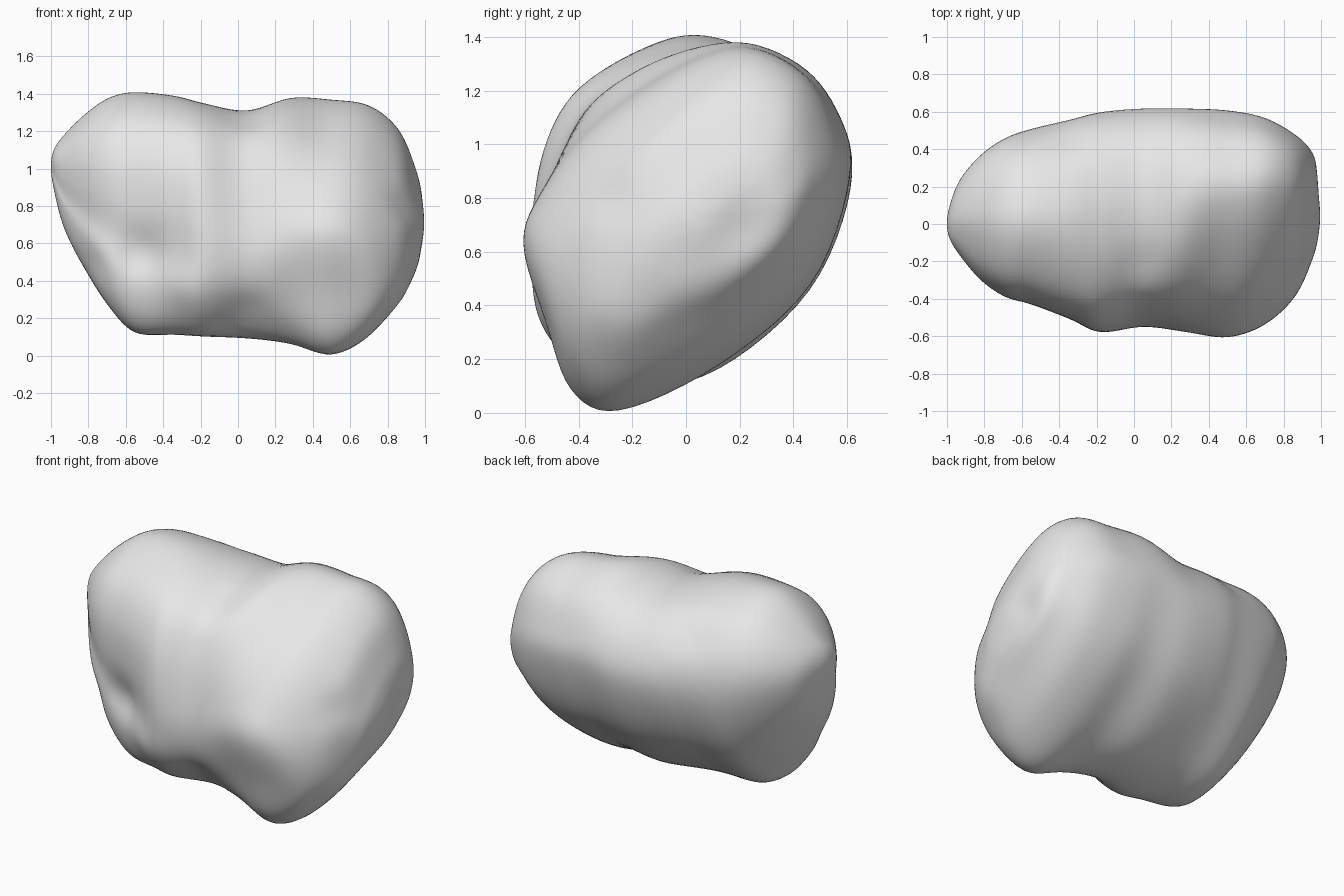
import bpy
import bmesh
import math
from mathutils import Vector

default_cube = bpy.data.objects.get("Cube")
if default_cube:
    bpy.data.objects.remove(default_cube, do_unlink=True)

RING_POINTS = 84
STEPS_PER_STATION = 7

# Cross-sections (depth, height), running from the underside up the front and down the back
LEFT_SECTION = [(-.2, .1), (-.34, .18), (-.41, .38), (-.4, .58), (-.43, .8), (-.42, 1.03), (-.32, 1.24),
                (-.1, 1.38), (.1, 1.4), (.34, 1.29), (.49, 1.07), (.5, .8), (.36, .46), (.08, .17)]
MIDDLE_SECTION = [(-.2, .11), (-.37, .2), (-.5, .35), (-.55, .55), (-.52, .78), (-.45, 1), (-.34, 1.17),
                  (-.13, 1.28), (.15, 1.31), (.41, 1.24), (.57, 1.07), (.61, .84), (.46, .47), (.12, .18)]
RIGHT_SECTION = [(-.25, 0), (-.43, .08), (-.52, .33), (-.61, .63), (-.53, .83), (-.38, 1.03), (-.18, 1.19),
                 (.05, 1.32), (.25, 1.36), (.46, 1.25), (.57, 1.07), (.61, .86), (.47, .47), (.12, .17)]
END_SECTION = [(-.2, .27), (-.38, .32), (-.46, .43), (-.47, .59), (-.42, .76), (-.3, .95), (-.12, 1.12),
               (.06, 1.23), (.22, 1.27), (.37, 1.2), (.45, 1.03), (.47, .85), (.38, .6), (.12, .38)]

# Stations along the length: x, front, back, underside, top
STATIONS = [(-1, 0, 0, 1.01, 1.01), (-.985, -.08, .1, .89, 1.1), (-.93, -.17, .24, .68, 1.18),
            (-.82, -.3, .37, .46, 1.29), (-.69, -.39, .46, .26, 1.38), (-.55, -.43, .51, .12, 1.41),
            (-.34, -.51, .56, .11, 1.39), (-.18, -.58, .6, .1, 1.35), (.05, -.55, .62, .09, 1.31),
            (.28, -.58, .62, .06, 1.38), (.5, -.61, .61, 0, 1.37), (.7, -.54, .57, .1, 1.34),
            (.86, -.39, .48, .3, 1.21), (.95, -.2, .39, .45, 1), (.985, -.07, .28, .6, .86),
            (1, .1, .1, .73, .73)]

# Sculpted hollows and swellings: centre, radius, push along the surface normal
DENTS = [((-.52, -.42, .54), .14, -.04), ((-.3, -.5, .36), .13, .02),
         ((.95, .2, .7), .13, -.025), ((.85, -.25, .33), .16, .02),
         ((.9, -.3, .82), .12, -.02), ((.05, -.2, 1.25), .12, -.015),
         ((.05, -.45, .25), .14, -.02), ((-.35, .45, 1.2), .13, -.015),
         ((-.75, -.25, .5), .12, -.02)]


def catmull(a, b, c, d, t):
    """Smooth interpolation between the tuples b and c."""
    return [q + t * ((r - p) / 2 + t * ((2 * p - 5 * q + 4 * r - s) / 2 + t * (3 * (q - r) + s - p) / 2))
            for p, q, r, s in zip(a, b, c, d)]


def closed_curve(points, count):
    """Sample a closed smooth curve through the points."""
    size = len(points)
    samples = []
    for i in range(count):
        position = i * size / count
        k = int(position)
        neighbours = [points[(k + o) % size] for o in (-1, 0, 1, 2)]
        samples.append(catmull(*neighbours, position - k))
    return samples


def blend(first, second, t):
    t = min(max(t, 0), 1)
    t = t * t * (3 - 2 * t)
    return [[p + (q - p) * t for p, q in zip(a, b)] for a, b in zip(first, second)]


def fit(value, low, high, new_low, new_high):
    return new_low + (value - low) / (high - low) * (new_high - new_low)


def section_at(x):
    """Cross-section of the boulder at a given place along its length."""
    if x < .05:
        return blend(left_curve, middle_curve, (x + .5) / .55)
    if x < .5:
        return blend(middle_curve, right_curve, (x - .05) / .45)
    return blend(right_curve, end_curve, (x - .5) / .35)


def ring_at(station):
    x, front, back, under, top = station
    section = section_at(x)
    ys, zs = zip(*section)
    return [Vector((x, fit(y, min(ys), max(ys), front, back), fit(z, min(zs), max(zs), under, top)))
            for y, z in section]


def ghost(station):
    """Mirrored station beyond an end, so that the end closes in a round cap."""
    x, front, back, under, top = station
    return (x, back, front, top, under)


left_curve, middle_curve, right_curve, end_curve = [
    closed_curve(section, RING_POINTS)
    for section in (LEFT_SECTION, MIDDLE_SECTION, RIGHT_SECTION, END_SECTION)]

# Rings lofted along the length
track = [ghost(STATIONS[1])] + STATIONS + [ghost(STATIONS[-2])]
rings = []
for i in range(1, len(track) - 2):
    for step in range(STEPS_PER_STATION):
        rings.append(ring_at(catmull(*track[i - 1:i + 3], step / STEPS_PER_STATION)))
rings.append(ring_at(STATIONS[-1]))

bm = bmesh.new()
loops = [[bm.verts.new(p) for p in ring] for ring in rings]
for near, far in zip(loops, loops[1:]):
    for i in range(RING_POINTS):
        j = (i + 1) % RING_POINTS
        bm.faces.new((near[i], near[j], far[j], far[i]))
bmesh.ops.remove_doubles(bm, verts=bm.verts, dist=.0005)
bmesh.ops.recalc_face_normals(bm, faces=bm.faces)
bm.normal_update()

# Hollows and swellings
moves = []
for v in bm.verts:
    push = sum(depth * math.exp(-((v.co - Vector(centre)).length / radius) ** 2 * 1.5)
               for centre, radius, depth in DENTS)
    moves.append(v.normal * push)
for v, move in zip(bm.verts, moves):
    v.co += move
for _ in range(4):
    bmesh.ops.smooth_vert(bm, verts=bm.verts, factor=.5, use_axis_x=True, use_axis_y=True, use_axis_z=True)

mesh = bpy.data.meshes.new("boulder")
bm.to_mesh(mesh)
bm.free()
boulder = bpy.data.objects.new("boulder", mesh)
bpy.context.collection.objects.link(boulder)
for polygon in mesh.polygons:
    polygon.use_smooth = True

# Stone colour
stone = bpy.data.materials.new("stone grey")
stone.use_nodes = True
grey = (.8, .8, .8, 1)
stone.diffuse_color = grey
shader = next(n for n in stone.node_tree.nodes if n.type == "BSDF_PRINCIPLED")
shader.inputs["Base Color"].default_value = grey
mesh.materials.append(stone)
